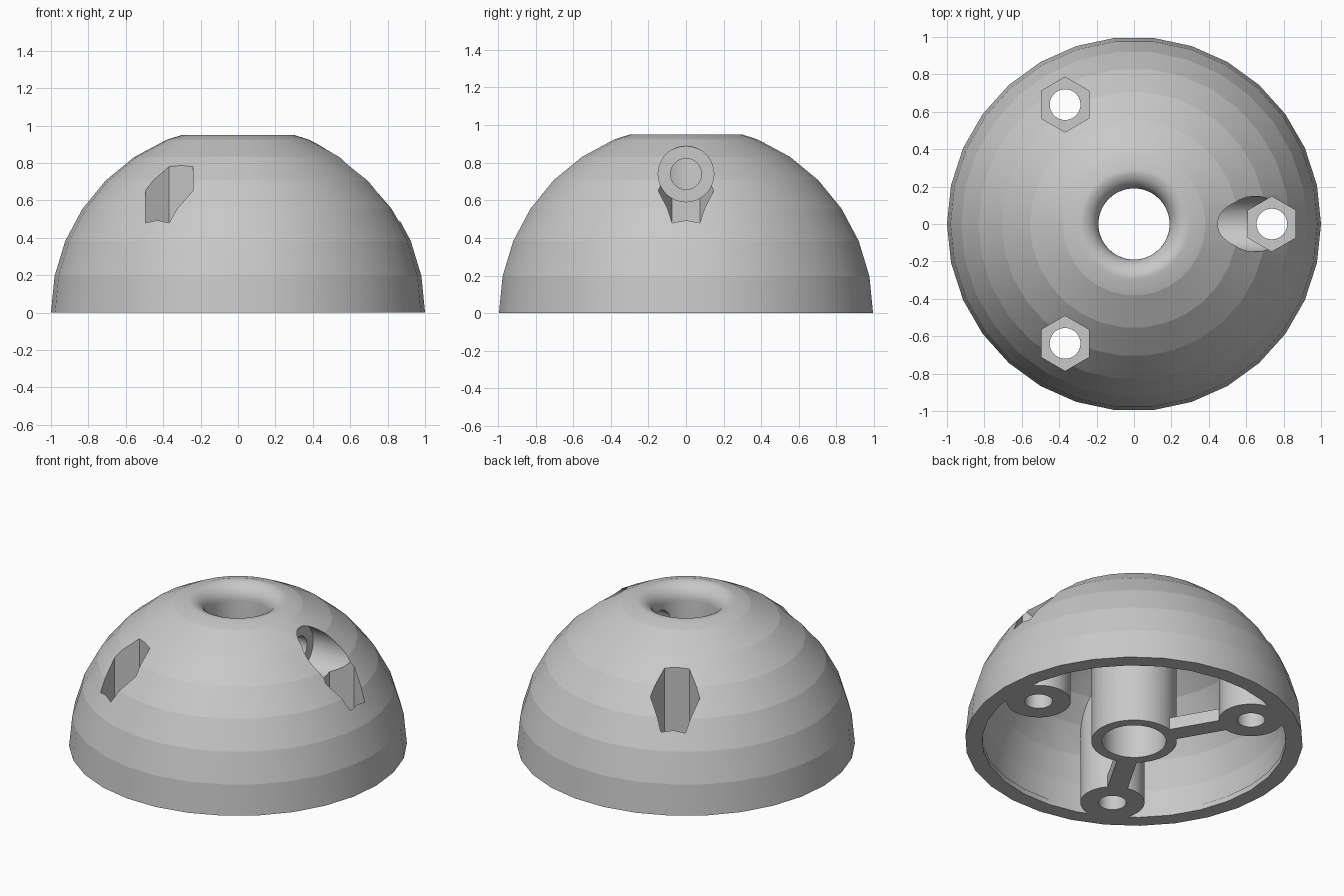
import bpy
import bmesh
from math import sin, cos, pi, radians
from mathutils import Matrix, Vector

cube = bpy.data.objects.get("Cube")
if cube:
    bpy.data.objects.remove(cube, do_unlink=True)

POST_ANGLES = [radians(a) for a in (0, 120, 240)]
POST_DIST = 0.737
BORE = 0.19
HOLE_Z = 0.74


def new_object(name, bm):
    bmesh.ops.recalc_face_normals(bm, faces=bm.faces)
    mesh = bpy.data.meshes.new(name)
    bm.to_mesh(mesh)
    bm.free()
    obj = bpy.data.objects.new(name, mesh)
    bpy.context.collection.objects.link(obj)
    return obj


def lathe(name, profile, sides):
    """Closed solid turned about z, capped at both ends of the profile."""
    bm = bmesh.new()
    rings = [[bm.verts.new((r * cos(2 * pi * i / sides), r * sin(2 * pi * i / sides), z))
              for i in range(sides)] for r, z in profile]
    for low, high in zip(rings, rings[1:]):
        for i in range(sides):
            j = (i + 1) % sides
            bm.faces.new((low[i], low[j], high[j], high[i]))
    bm.faces.new(rings[0])
    bm.faces.new(rings[-1])
    return new_object(name, bm)


def prism(name, radius, start, end, sides=48):
    """Straight prism or cylinder between two points."""
    start, end = Vector(start), Vector(end)
    axis = end - start
    bm = bmesh.new()
    place = (Matrix.Translation((start + end) / 2)
             @ axis.to_track_quat('Z', 'Y').to_matrix().to_4x4())
    bmesh.ops.create_cone(bm, cap_ends=True, segments=sides, radius1=radius,
                          radius2=radius, depth=axis.length, matrix=place)
    return new_object(name, bm)


def rib(name, angle, width, height):
    """Low web from the centre tube to a post, reaching below the base."""
    bm = bmesh.new()
    place = (Matrix.Rotation(angle, 4, 'Z')
             @ Matrix.Translation((POST_DIST / 2, 0, height - 0.2))
             @ Matrix.Diagonal((POST_DIST, width, 0.4, 1)))
    bmesh.ops.create_cube(bm, size=1, matrix=place)
    return new_object(name, bm)


def cut(target, cutters):
    """Subtract every cutter, then discard the cutters."""
    for c in cutters:
        c.hide_render = True
        mod = target.modifiers.new(c.name, 'BOOLEAN')
        mod.operation = 'DIFFERENCE'
        mod.solver = 'EXACT'
        mod.object = c
        bpy.context.view_layer.update()
        graph = bpy.context.evaluated_depsgraph_get()
        mesh = bpy.data.meshes.new_from_object(target.evaluated_get(graph))
        target.modifiers.clear()
        target.data = mesh
        bpy.data.objects.remove(c, do_unlink=True)


def dome_profile(radius):
    return [(radius * cos(pi * i / 16), radius * sin(pi * i / 16)) for i in range(8)]


# Outer dome with a flat top, and the hollow inside it with a thin lip
dome = lathe("dome_shell", dome_profile(1.0)[:-1] + [(0.3, 0.95)], 30)
cavity = lathe("cavity", [(0.9, -0.1), (0.9, 0.035), (0.907, 0.036)] + dome_profile(0.91)[1:], 30)

# Centre tube, screw posts, webs and cross-hole boss stay solid within the hollow
solids = [prism("tube", 0.253, (0, 0, -0.3), (0, 0, 1.3))]
for n, a in enumerate(POST_ANGLES):
    x, y = POST_DIST * cos(a), POST_DIST * sin(a)
    solids.append(prism("post", 0.19, (x, y, -0.3), (x, y, 1.3)))
    if n:
        solids.append(rib("web", a, 0.12, 0.08))
solids.append(prism("boss", 0.2, (0.1, 0, HOLE_Z), (1.3, 0, HOLE_Z)))
cut(cavity, solids)

# Centre bore with a rounded mouth
F = 0.1
mouth = [(BORE + F * (1 - cos(t)), 0.951 - F + F * sin(t))
         for t in (radians(10 * i) for i in range(10))]
bore = lathe("bore", [(BORE, -0.3)] + mouth + [(mouth[-1][0], 1.3)], 60)

# Screw holes with hexagonal recesses, and the stepped cross hole
cutters = [cavity, bore]
for a in POST_ANGLES:
    x, y = POST_DIST * cos(a), POST_DIST * sin(a)
    cutters.append(prism("screw_hole", 0.082, (x, y, -0.3), (x, y, 0.5)))
    cutters.append(prism("hex_recess", 0.147, (x, y, 0.25), (x, y, 1.3), 6))
cutters.append(prism("cross_hole", 0.082, (0, 0, HOLE_Z), (0.6, 0, HOLE_Z)))
cutters.append(prism("counterbore", 0.148, (0.44, 0, HOLE_Z), (1.3, 0, HOLE_Z)))
cut(dome, cutters)

# Smooth around the dome, with crisp horizontal bands
bpy.ops.object.select_all(action='DESELECT')
dome.select_set(True)
bpy.context.view_layer.objects.active = dome
bpy.ops.object.shade_smooth_by_angle(angle=radians(28))
bm = bmesh.new()
bm.from_mesh(dome.data)
for e in bm.edges:
    a, b = (v.co for v in e.verts)
    if abs(a.z - b.z) < 1e-4 and a.xy.length > 0.33 and e.calc_face_angle(0) > radians(8):
        e.smooth = False
bm.to_mesh(dome.data)
bm.free()

# Single grey finish
grey = bpy.data.materials.new("light_grey")
grey.use_nodes = True
grey.diffuse_color = (0.58, 0.58, 0.58, 1)
grey.node_tree.nodes["Principled BSDF"].inputs["Base Color"].default_value = (0.58, 0.58, 0.58, 1)
dome.data.materials.clear()
dome.data.materials.append(grey)
